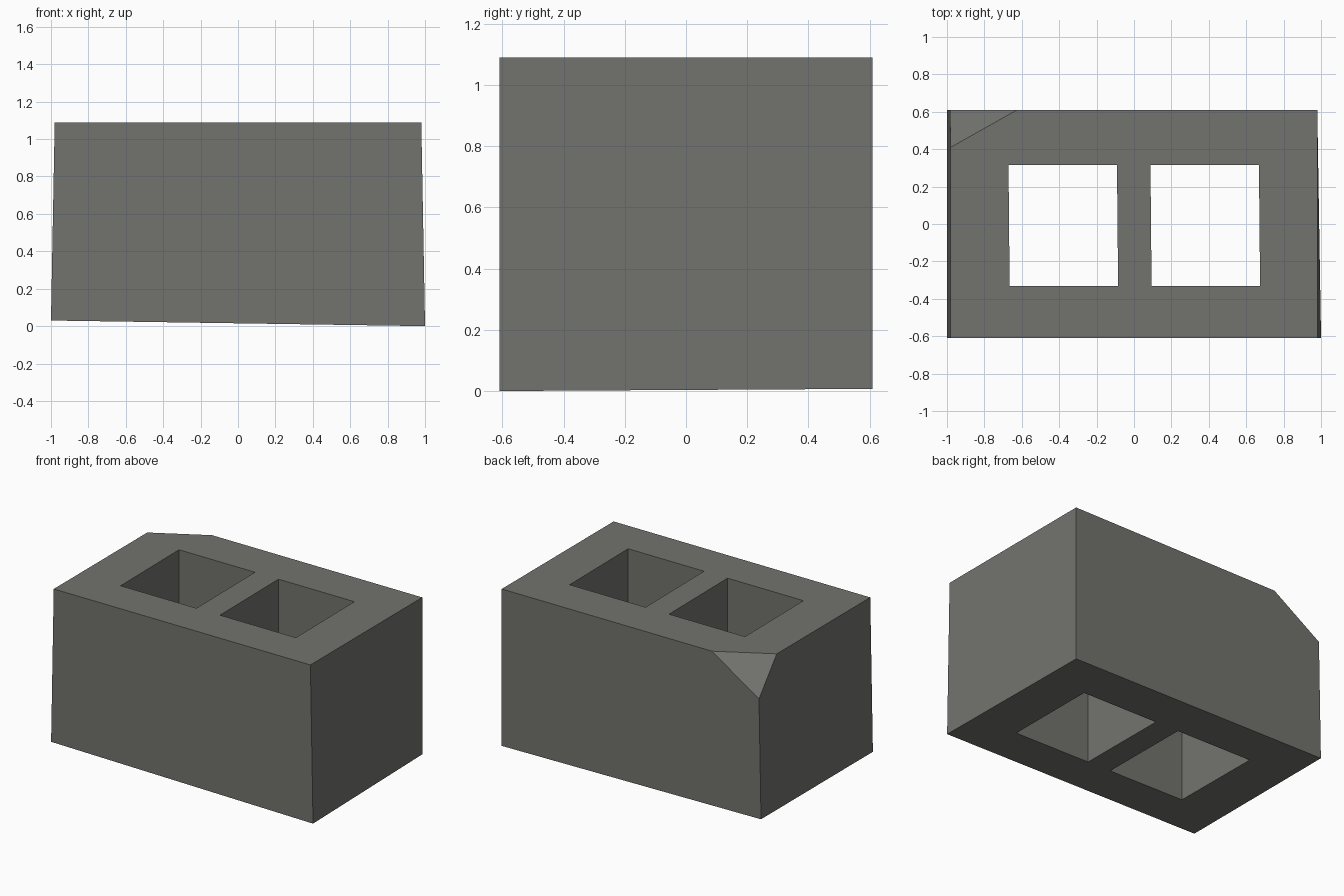
import bpy, bmesh
from mathutils import Vector

if "Cube" in bpy.data.objects:
    bpy.data.objects.remove(bpy.data.objects["Cube"])

concrete = bpy.data.materials.new("concrete grey")
concrete.diffuse_color = (0.17, 0.17, 0.158, 1)
concrete.use_nodes = True
concrete.node_tree.nodes["Principled BSDF"].inputs["Base Color"].default_value = concrete.diffuse_color


def make_box(name, corner):
    """Eight-cornered block; corner(sx, sy, sz) gives each position."""
    bm = bmesh.new()
    bmesh.ops.create_cube(bm, size=2)
    for v in bm.verts:
        v.co = corner(*[1 if c > 0 else -1 for c in v.co])
    me = bpy.data.meshes.new(name)
    bm.to_mesh(me)
    bm.free()
    ob = bpy.data.objects.new(name, me)
    bpy.context.collection.objects.link(ob)
    me.materials.append(concrete)
    return ob


# slightly irregular block body
def body_corner(sx, sy, sz):
    if sz > 0:
        return Vector((0.98 * sx, 0.61 * sy, 1.09))
    if sx < 0:
        return Vector((-1, 0.61 * sy, 0.03))
    return Vector((1 if sy < 0 else 0.98, 0.61 * sy, 0 if sy < 0 else 0.007))


block = make_box("concrete_block", body_corner)

# broken top corner, sliced off by a plane
bm = bmesh.new()
bm.from_mesh(block.data)
a, b, c = Vector((-0.98, 0.41, 1.09)), Vector((-0.625, 0.61, 1.09)), Vector((-0.995, 0.61, 0.85))
n = (b - a).cross(c - a).normalized()
if n.dot(Vector((-1, 1, 1))) < 0:
    n = -n
cut = bmesh.ops.bisect_plane(bm, geom=bm.verts[:] + bm.edges[:] + bm.faces[:],
                             plane_co=a, plane_no=n, clear_outer=True)
edges = [e for e in cut["geom_cut"] if isinstance(e, bmesh.types.BMEdge)]
bmesh.ops.contextual_create(bm, geom=edges)
bmesh.ops.recalc_face_normals(bm, faces=bm.faces[:])
bm.to_mesh(block.data)
bm.free()

# two through holes
for label, cx in (("left", -0.378), ("right", 0.381)):
    skew = 0.003
    cutter = make_box(label + "_hole_cutter", lambda sx, sy, sz: Vector(
        (cx + 0.29 * sx - skew * sy, -0.008 + 0.323 * sy, 0.5 + sz)))
    cutter.hide_render = True
    cutter.hide_set(True)
    mod = block.modifiers.new(label + "_hole", "BOOLEAN")
    mod.operation = "DIFFERENCE"
    mod.solver = "EXACT"
    mod.object = cutter
